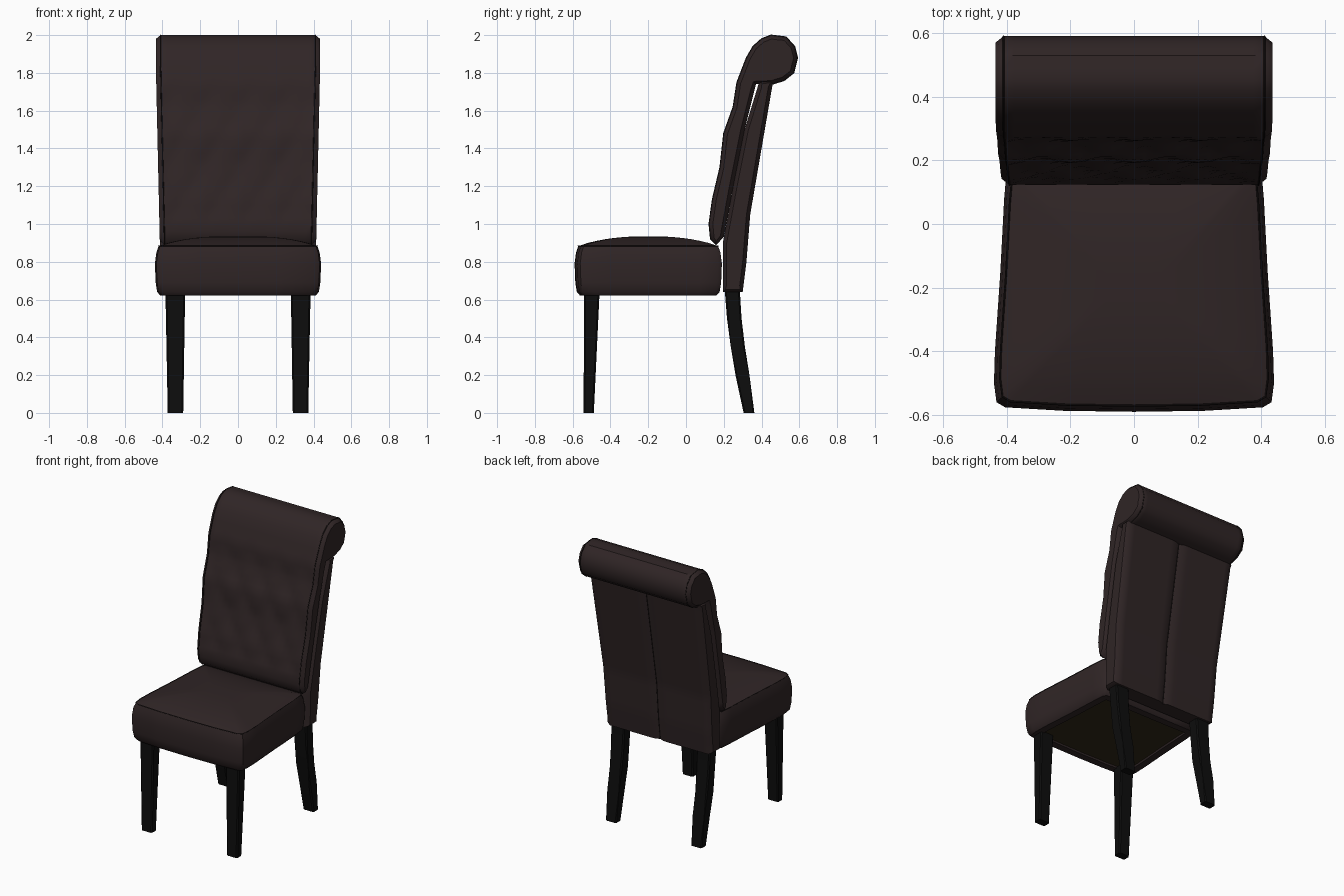
import bpy, bmesh, math
from mathutils import Vector

if "Cube" in bpy.data.objects:
    bpy.data.objects.remove(bpy.data.objects["Cube"], do_unlink=True)


def material(name, rgb):
    m = bpy.data.materials.new(name)
    m.use_nodes = True
    m.diffuse_color = (*rgb, 1)
    bsdf = m.node_tree.nodes["Principled BSDF"]
    bsdf.inputs["Base Color"].default_value = (*rgb, 1)
    bsdf.inputs["Roughness"].default_value = 0.7
    return m


LEATHER = material("dark brown leather", (0.029, 0.0185, 0.019))
SEAM = material("seam brown", (0.010, 0.007, 0.007))
WOOD = material("black wood", (0.004, 0.004, 0.004))
LINING = material("olive lining", (0.030, 0.022, 0.009))


def finish(name, bm, mats, angle=40):
    bmesh.ops.recalc_face_normals(bm, faces=bm.faces)
    mesh = bpy.data.meshes.new(name)
    bm.to_mesh(mesh)
    bm.free()
    ob = bpy.data.objects.new(name, mesh)
    bpy.context.collection.objects.link(ob)
    for m in mats:
        mesh.materials.append(m)
    bpy.ops.object.select_all(action='DESELECT')
    ob.select_set(True)
    bpy.context.view_layer.objects.active = ob
    bpy.ops.object.shade_smooth_by_angle(angle=math.radians(angle))
    return ob


def loft(bm, rings):
    """Skin a list of closed rings and return the two end caps."""
    loops = [[bm.verts.new(p) for p in ring] for ring in rings]
    for a, b in zip(loops, loops[1:]):
        for i in range(len(a)):
            j = (i + 1) % len(a)
            bm.faces.new((a[i], a[j], b[j], b[i]))
    return bm.faces.new(loops[0][::-1]), bm.faces.new(loops[-1])


def resample(points, step=0.035):
    out = []
    for a, b in zip(points, points[1:]):
        a, b = Vector(a), Vector(b)
        n = max(1, round((b - a).length / step))
        out += [a.lerp(b, k / n) for k in range(n)]
    return out + [Vector(points[-1])]


def half_width(z):
    return 0.383 + 0.027 * min(1, max(0, (z - 0.64) / 1.2))


def slab(name, profile, relief):
    """Sweep a side profile across the chair, with padded end caps."""
    bm = bmesh.new()
    rings = []
    for k in range(25):
        t = k / 12 - 1
        rings.append([(t * half_width(p.y), p.x + relief(t, p, i), p.y)
                      for i, p in enumerate(profile)])
    caps = loft(bm, rings)
    bmesh.ops.recalc_face_normals(bm, faces=bm.faces)
    for cap in caps:
        bmesh.ops.inset_region(bm, faces=[cap], thickness=0.02, depth=0.025)
    return finish(name, bm, [LEATHER])


def seam(name, points, cyclic=False, radius=0.003):
    cu = bpy.data.curves.new(name, 'CURVE')
    cu.dimensions = '3D'
    cu.bevel_depth = radius
    cu.bevel_resolution = 0
    sp = cu.splines.new('POLY')
    sp.points.add(len(points) - 1)
    for q, p in zip(sp.points, points):
        q.co = (*p, 1)
    sp.use_cyclic_u = cyclic
    cu.materials.append(SEAM)
    ob = bpy.data.objects.new(name, cu)
    bpy.context.collection.objects.link(ob)
    bpy.ops.object.select_all(action='DESELECT')
    ob.select_set(True)
    bpy.context.view_layer.objects.active = ob
    bpy.ops.object.convert(target='MESH')


# Backrest: tufted cushion with rolled top, and the panel behind it
front = resample([(0.16, 0.89), (0.13, 0.92), (0.122, 1.0), (0.14, 1.13), (0.18, 1.3),
                  (0.20, 1.48), (0.25, 1.62), (0.27, 1.75), (0.32, 1.88)])
roll = resample([(0.32, 1.88), (0.355, 1.94), (0.40, 1.98), (0.45, 2.0), (0.53, 1.99),
                 (0.575, 1.94), (0.59, 1.88), (0.57, 1.80), (0.52, 1.76), (0.455, 1.74)])
split = resample([(0.37, 1.74), (0.31, 1.5), (0.25, 1.2), (0.20, 0.93)])
rear = resample([(0.30, 0.64), (0.32, 0.8), (0.34, 1.05), (0.40, 1.4), (0.462, 1.76)])


def tufts(t, p, i):
    if i >= len(front) or not 0.98 < p.y < 1.8:
        return 0
    u, v = t * 2 + p.y / 0.32, t * 2 - p.y / 0.32
    puff = math.sqrt(abs(math.sin(math.pi * u) * math.sin(math.pi * v)))
    fade = min(1, (1 - abs(t)) * 5, (p.y - 0.98) * 8, (1.8 - p.y) * 4)
    return 0.018 * (1 - puff) * fade


slab("back_cushion", front[:-1] + roll + split, tufts)

panel_front = resample([(0.39, 1.76), (0.31, 1.5), (0.25, 1.2), (0.195, 0.9), (0.195, 0.64)])


def rear_crease(t, p, i):
    return -0.015 * max(0, 1 - abs(t) * 11) if i < len(rear) else 0


slab("back_panel", rear + panel_front, rear_crease)
seam("rear_seam", [(0, p.x - 0.014, p.y) for p in rear])
for side, label in ((1, "left"), (-1, "right")):
    seam(label + "_back_seam",
         [(side * half_width(p.y), p.x, p.y) for p in front[:-1] + roll])

# Seat: tapered outline, bulging sides and crowned top
half = [(0, -0.59), (0.22, -0.587), (0.405, -0.576), (0.432, -0.56), (0.44, -0.50),
        (0.437, -0.40), (0.42, -0.15), (0.408, 0.08), (0.40, 0.17), (0.385, 0.19), (0.2, 0.19)]
outline = half + [(0, 0.19)] + [(-x, y) for x, y in half[:0:-1]]


def seat_ring(inset, z, crown=0):
    sx, sy = 1 - inset / 0.44, 1 - inset / 0.39
    return [(x * sx, (y + 0.2) * sy - 0.2, z + crown) for x, y in outline]


rings = [seat_ring(i, z) for i, z in ((0.028, 0.622), (0.012, 0.64), (0.004, 0.69),
                                      (0, 0.79), (0.008, 0.85), (0.02, 0.883))]
rings += [seat_ring(0.02 + 0.37 * k / 8, 0.885, 0.05 * (1 - (1 - k / 8) ** 2.4))
          for k in range(1, 8)]
bm = bmesh.new()
bottom, top = loft(bm, rings)
bmesh.ops.recalc_face_normals(bm, faces=bm.faces)
bmesh.ops.inset_region(bm, faces=[bottom], thickness=0.05)
bmesh.ops.inset_region(bm, faces=[bottom], thickness=0.003, depth=-0.012)
bottom.material_index = 1
finish("seat", bm, [LEATHER, LINING])
seam("seat_top_seam", seat_ring(0.019, 0.884), True)

# Legs: straight tapered front pair, raked rear pair
# each section: height, inner x, outer x, front y, rear y
front_leg = [(0, 0.29, 0.372, -0.542, -0.488), (0.63, 0.28, 0.384, -0.54, -0.458)]
back_leg = [(0, 0.29, 0.372, 0.305, 0.362), (0.2, 0.287, 0.375, 0.262, 0.336),
            (0.35, 0.285, 0.378, 0.237, 0.312), (0.5, 0.282, 0.381, 0.217, 0.294),
            (0.65, 0.28, 0.384, 0.205, 0.285)]
for name, sections in (("front_leg", front_leg), ("back_leg", back_leg)):
    for side, label in ((1, "left"), (-1, "right")):
        bm = bmesh.new()
        loft(bm, [[(side * a, c, z), (side * b, c, z), (side * b, d, z), (side * a, d, z)]
                  for z, a, b, c, d in sections])
        corners = [e for e in bm.edges
                   if abs(e.verts[0].co.z - e.verts[1].co.z) > 0.1]
        bmesh.ops.bevel(bm, geom=corners, offset=0.008, segments=1, affect='EDGES')
        finish(label + "_" + name, bm, [WOOD], 30)
